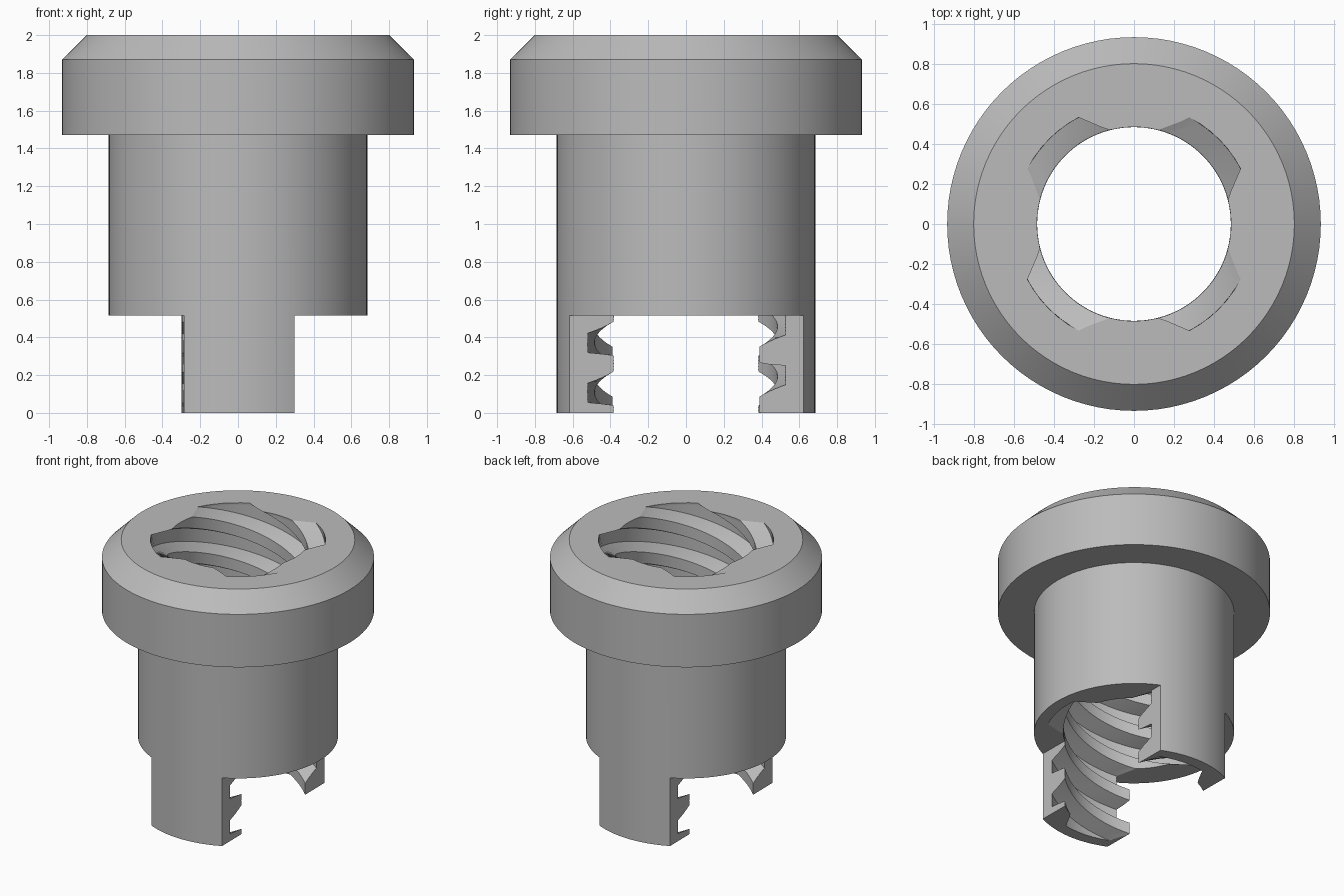
import bpy, bmesh
from math import radians, sin, cos, pi, ceil

if "Cube" in bpy.data.objects:
    bpy.data.objects.remove(bpy.data.objects["Cube"])

# Main dimensions
HEIGHT, LEAD, STARTS = 2.0, 1.0566, 4
CREST_R, ROOT_R = 0.485, 0.6
TAB_HALF, TAB_TOP, TAB_TWIST = 0.292, 0.515, radians(0.6)

grey = bpy.data.materials.new("plain grey")
grey.use_nodes = True
grey.diffuse_color = (0.5, 0.5, 0.5, 1)
grey.node_tree.nodes["Principled BSDF"].inputs["Base Color"].default_value = grey.diffuse_color


def finish(name, bm):
    bmesh.ops.recalc_face_normals(bm, faces=bm.faces)
    mesh = bpy.data.meshes.new(name)
    bm.to_mesh(mesh)
    bm.free()
    mesh.materials.append(grey)
    obj = bpy.data.objects.new(name, mesh)
    bpy.context.collection.objects.link(obj)
    return obj


def stack(name, rings):
    """Skin a list of closed rings and cap both ends."""
    bm = bmesh.new()
    loops = [[bm.verts.new(p) for p in ring] for ring in rings]
    n = len(loops[0])
    for low, high in zip(loops, loops[1:]):
        for i in range(n):
            j = (i + 1) % n
            bm.faces.new((low[i], low[j], high[j], high[i]))
    bm.faces.new(loops[0][::-1])
    bm.faces.new(loops[-1])
    return finish(name, bm)


def cut(target, cutter):
    cutter.hide_render = True
    mod = target.modifiers.new("cut", "BOOLEAN")
    mod.operation, mod.solver, mod.object = "DIFFERENCE", "EXACT", cutter
    bpy.context.view_layer.objects.active = target
    bpy.ops.object.modifier_apply(modifier=mod.name)
    bpy.data.objects.remove(cutter)


# Turned sleeve with a chamfered flange
profile = [(0.685, 0), (0.685, 1.47), (0.932, 1.47), (0.932, 1.87), (0.8, HEIGHT)]
SIDES = 96
sleeve = stack("threaded_sleeve", [
    [(r * cos(2 * pi * i / SIDES), r * sin(2 * pi * i / SIDES), z) for i in range(SIDES)]
    for r, z in profile])

# Four-start thread section: flank, root arc, flank, crest arc
section = []
for s in range(STARTS):
    middle = 45 + 90 * s
    section += [(ROOT_R, middle - 17.5 + 35 * k / 6) for k in range(7)]
    section += [(CREST_R, middle + 30.5 + 29 * k / 5) for k in range(6)]

# Twisted core that cuts the threaded bore
LOW, TOP = -0.04, HEIGHT + 0.04
steps = ceil((TOP - LOW) / LEAD * 72)
rings = []
for k in range(steps + 1):
    z = LOW + (TOP - LOW) * k / steps
    turn = 2 * pi * (z - HEIGHT) / LEAD
    rings.append([(r * cos(radians(a) + turn), r * sin(radians(a) + turn), z) for r, a in section])
cut(sleeve, stack("bore_cutter", rings))

# Side cuts that leave the front and back tabs
for side in (-1, 1):
    x0, x1 = sorted((side * TAB_HALF, side * 1.2))
    corners = [(x0, -1.2), (x1, -1.2), (x1, 1.2), (x0, 1.2)]
    c, s = cos(TAB_TWIST), sin(TAB_TWIST)
    cut(sleeve, stack("slot_cutter", [
        [(x * c - y * s, x * s + y * c, z) for x, y in corners]
        for z in (-0.2, TAB_TOP)]))

# Smooth shading with sharp thread and rim edges
bpy.ops.object.select_all(action="DESELECT")
sleeve.select_set(True)
bpy.context.view_layer.objects.active = sleeve
bpy.ops.object.shade_smooth_by_angle(angle=radians(25))
